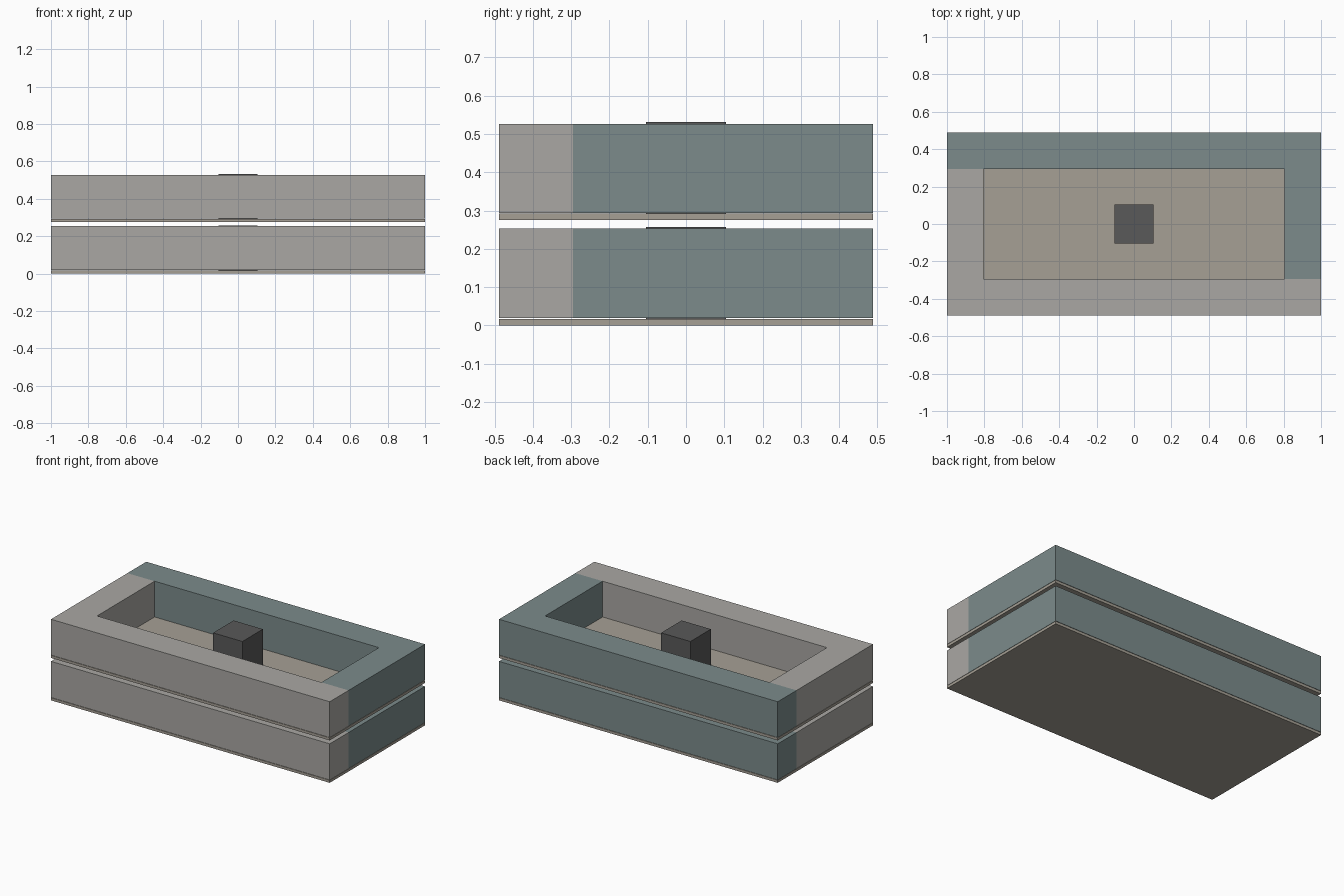
import bpy, bmesh

if "Cube" in bpy.data.objects:
    bpy.data.objects.remove(bpy.data.objects["Cube"])


def material(name, rgb):
    m = bpy.data.materials.new(name)
    m.diffuse_color = (*rgb, 1)
    m.use_nodes = True
    m.node_tree.nodes["Principled BSDF"].inputs["Base Color"].default_value = m.diffuse_color
    return m


def prism(name, outline, z0, z1, mat):
    """Extrude a flat outline (counter-clockwise) from z0 up to z1."""
    bm = bmesh.new()
    face = bm.faces.new([bm.verts.new((x, y, z0)) for x, y in outline])
    ext = bmesh.ops.extrude_face_region(bm, geom=[face])
    top = [v for v in ext["geom"] if isinstance(v, bmesh.types.BMVert)]
    bmesh.ops.translate(bm, verts=top, vec=(0, 0, z1 - z0))
    bmesh.ops.recalc_face_normals(bm, faces=bm.faces)
    mesh = bpy.data.meshes.new(name)
    bm.to_mesh(mesh)
    bm.free()
    mesh.materials.append(mat)
    obj = bpy.data.objects.new(name, mesh)
    bpy.context.collection.objects.link(obj)
    return obj


def rect(hx, hy):
    return [(-hx, -hy), (hx, -hy), (hx, hy), (-hx, hy)]


tan = material("floor_tan", (0.38, 0.35, 0.30))
grey = material("wall_grey", (0.40, 0.39, 0.37))
teal = material("wall_teal", (0.20, 0.26, 0.26))
dark = material("core_dark", (0.10, 0.10, 0.10))

X, Y = 1.0, 0.488      # outer half sizes
x, y = 0.805, 0.295    # courtyard half sizes

# Two interlocking L-shaped wings: front + left, and back + right
front_left = [(-X, -Y), (X, -Y), (X, -y), (-x, -y), (-x, y), (-X, y)]
back_right = [(-px, -py) for px, py in front_left]

# Storeys: base z, wall top, core top
for level, (z, wall_top, core_top) in {
        "lower": (0.0, 0.253, 0.257),
        "upper": (0.275, 0.526, 0.531)}.items():
    floor_top, wall_base = z + 0.017, z + 0.019
    prism(level + "_floor_slab", rect(X, Y), z, floor_top, tan)
    prism(level + "_front_left_wing", front_left, wall_base, wall_top, grey)
    prism(level + "_back_right_wing", back_right, wall_base, wall_top, teal)
    prism(level + "_core", rect(0.105, 0.105), floor_top, core_top, dark)
